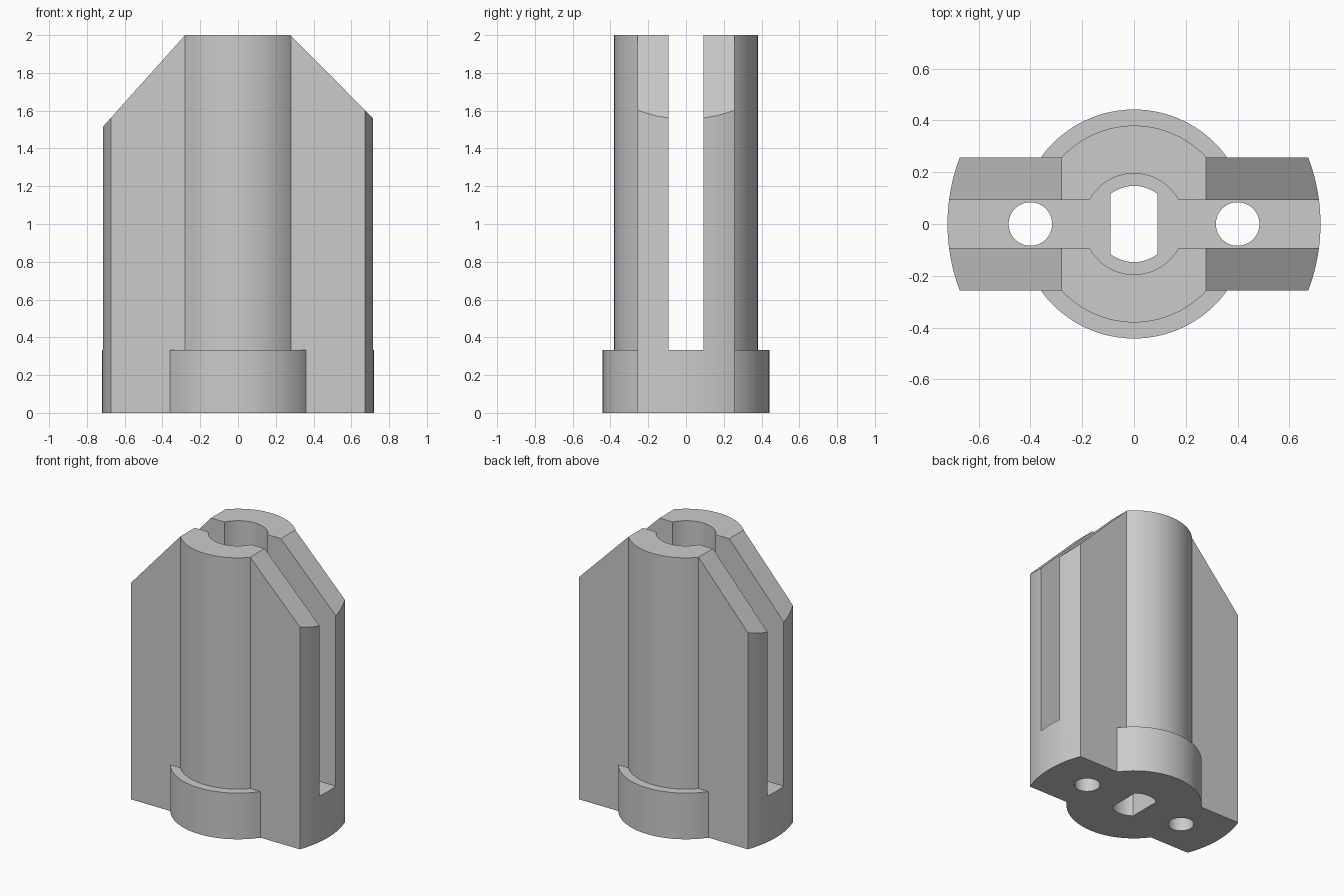
import bpy, bmesh, math
from mathutils import Vector

cube = bpy.data.objects.get("Cube")
if cube:
    bpy.data.objects.remove(cube, do_unlink=True)

grey = bpy.data.materials.new("plain grey")
grey.use_nodes = True
color = (0.6, 0.6, 0.6, 1)
grey.diffuse_color = color
grey.node_tree.nodes["Principled BSDF"].inputs["Base Color"].default_value = color

FLOOR = 0.333   # slot floor and collar top
LOW, HIGH = -0.1, 2.1


def prism(name, points, offset):
    """Extrude a closed outline along the offset vector."""
    bm = bmesh.new()
    face = bm.faces.new([bm.verts.new(p) for p in points])
    ext = bmesh.ops.extrude_face_region(bm, geom=[face])
    moved = [v for v in ext["geom"] if isinstance(v, bmesh.types.BMVert)]
    bmesh.ops.translate(bm, verts=moved, vec=Vector(offset))
    bmesh.ops.recalc_face_normals(bm, faces=bm.faces)
    mesh = bpy.data.meshes.new(name)
    bm.to_mesh(mesh)
    bm.free()
    mesh.materials.append(grey)
    obj = bpy.data.objects.new(name, mesh)
    bpy.context.collection.objects.link(obj)
    return obj


def upright(name, outline, low, high):
    return prism(name, [(x, y, low) for x, y in outline], (0, 0, high - low))


def arc(radius, start, end, steps):
    angles = [start + (end - start) * i / steps for i in range(steps + 1)]
    return [(radius * math.cos(a), radius * math.sin(a)) for a in angles]


def circle(radius, x=0.0, steps=96):
    return [(px + x, py) for px, py in arc(radius, 0, math.tau, steps)[:-1]]


def combine(target, tool, operation):
    mod = target.modifiers.new("shape", "BOOLEAN")
    mod.operation, mod.solver, mod.object = operation, "EXACT", tool
    bpy.ops.object.select_all(action="DESELECT")
    bpy.context.view_layer.objects.active = target
    target.select_set(True)
    bpy.ops.object.modifier_apply(modifier=mod.name)
    bpy.data.objects.remove(tool, do_unlink=True)


# Wide body with rounded ends
half = math.asin(0.257 / 0.72)
body = upright("slotted_body", arc(0.72, -half, half, 16)
               + arc(0.72, math.pi - half, math.pi + half, 16), LOW, HIGH)

# Central column and the collar at its foot
combine(body, upright("column", circle(0.38), LOW, HIGH), "UNION")
combine(body, upright("collar", circle(0.442), LOW, FLOOR), "UNION")

# Sloping shoulders, trimmed to the front outline
outline = [(-0.8, 0), (0.8, 0), (0.8, 1.475), (0.277, 2), (-0.28, 2), (-0.8, 1.42)]
combine(body, prism("shoulders", [(x, -1, z) for x, z in outline], (0, 2, 0)), "INTERSECT")

# Slot running across the width, widened by a round bore in the middle
side = math.asin(0.093 / 0.195)
right_end, left_end = [(1, -0.093), (1, 0.093)], [(-1, 0.093), (-1, -0.093)]
slot = right_end + arc(0.195, side, math.pi - side, 40) + left_end \
    + arc(0.195, math.pi + side, math.tau - side, 40)
combine(body, upright("slot", slot, FLOOR, HIGH), "DIFFERENCE")

# Two round holes and a flat-sided shaft hole through the floor
for x in (-0.4, 0.4):
    combine(body, upright("round_hole", circle(0.084, x, 48), LOW, 1), "DIFFERENCE")
flat = math.acos(0.09 / 0.147)
shaft = arc(0.147, flat, math.pi - flat, 24) + arc(0.147, math.pi + flat, math.tau - flat, 24)
combine(body, upright("shaft_hole", shaft, LOW, 1), "DIFFERENCE")

body.select_set(True)
bpy.ops.object.shade_smooth_by_angle(angle=math.radians(25))
